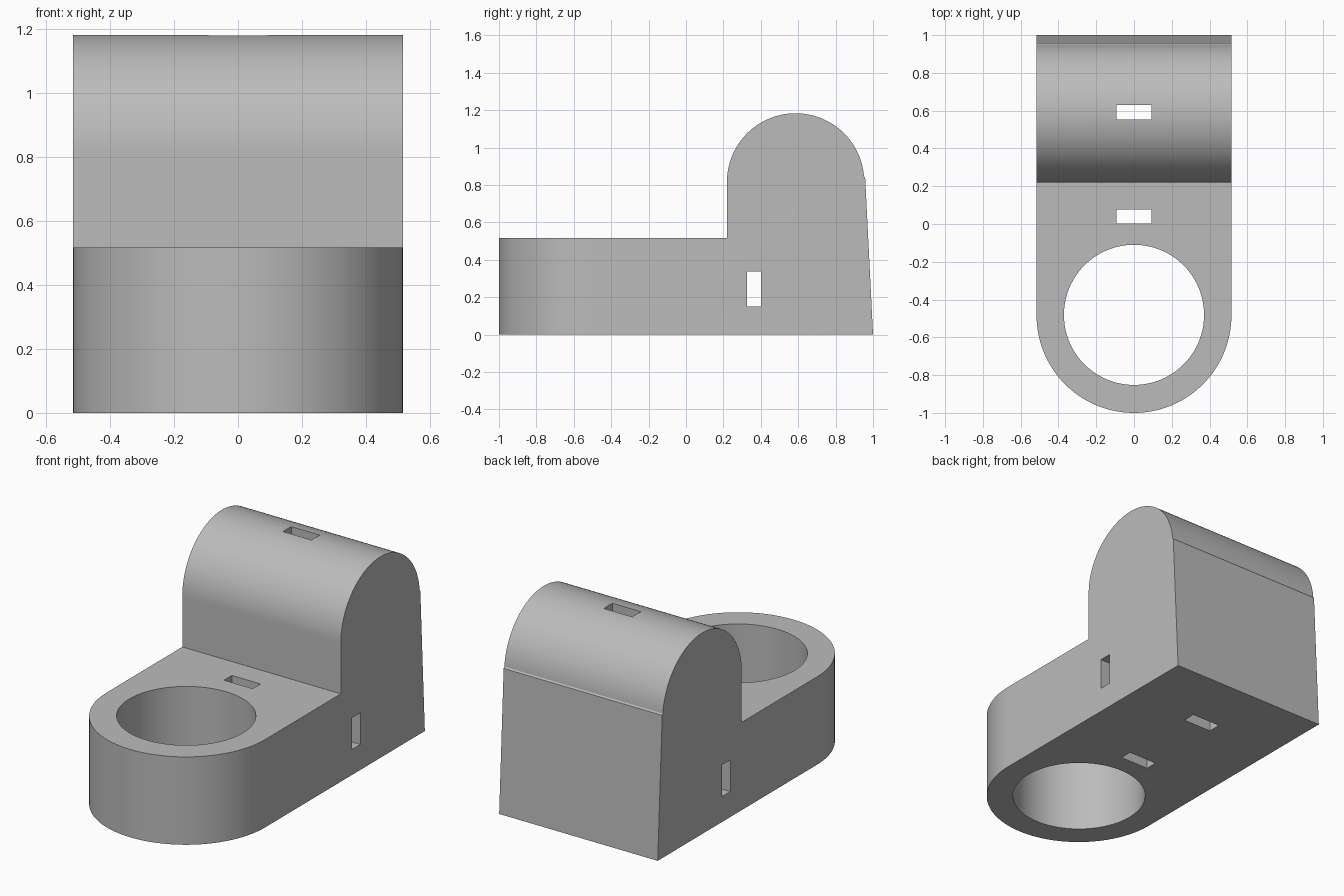
import bpy, bmesh, math

if "Cube" in bpy.data.objects:
    bpy.data.objects.remove(bpy.data.objects["Cube"])

HALF_W = 0.516      # half width of the body
RING_Y = -0.484     # centre of the rounded front end


def arc(cx, cy, r, a0, a1, n):
    """Points along an arc, angles in degrees."""
    return [(cx + r * math.cos(math.radians(a0 + (a1 - a0) * i / n)),
             cy + r * math.sin(math.radians(a0 + (a1 - a0) * i / n))) for i in range(n + 1)]


def prism(name, points, to_3d, lo, hi):
    """Extrude a 2D outline between two depths into a closed solid."""
    bm = bmesh.new()
    a = [bm.verts.new(to_3d(u, v, lo)) for u, v in points]
    b = [bm.verts.new(to_3d(u, v, hi)) for u, v in points]
    bm.faces.new(a)
    bm.faces.new(b)
    for i in range(len(a)):
        j = (i + 1) % len(a)
        bm.faces.new((a[i], a[j], b[j], b[i]))
    bmesh.ops.recalc_face_normals(bm, faces=bm.faces)
    mesh = bpy.data.meshes.new(name)
    bm.to_mesh(mesh)
    bm.free()
    obj = bpy.data.objects.new(name, mesh)
    bpy.context.collection.objects.link(obj)
    return obj


def plan(u, v, d):      # outline seen from above, extruded in z
    return (u, v, d)


def side(u, v, d):      # outline seen from the side, extruded in x
    return (d, u, v)


def rect(x0, x1, y0, y1):
    return [(x0, y0), (x1, y0), (x1, y1), (x0, y1)]


# Body: stepped side profile with a domed block and a slightly sloping back
profile = [(-1.2, 0), (1.0, 0), (0.958, 0.84)]
profile += arc(0.586, 0.816, 0.367, 5, 180, 64)
profile += [(0.219, 0.517), (-1.2, 0.517)]
body = prism("bracket_body", profile, side, -0.8, 0.8)

# Plan outline that rounds the front end
outline = arc(0, RING_Y, HALF_W, 180, 360, 72) + [(HALF_W, 1.2), (-HALF_W, 1.2)]
rounding = prism("plan_outline_cutter", outline, plan, -0.3, 1.5)

# Round hole, two vertical slots and one cross slot
hole = prism("round_hole_cutter", arc(0, -0.481, 0.371, 0, 360, 96)[:-1], plan, -0.3, 1.5)
front_slot = prism("front_slot_cutter", rect(-0.093, 0.093, 0.003, 0.076), plan, -0.3, 1.5)
dome_slot = prism("dome_slot_cutter", rect(-0.093, 0.093, 0.552, 0.63), plan, -0.3, 1.5)
cross_slot = prism("cross_slot_cutter", rect(0.325, 0.4, 0.15, 0.336), side, -0.9, 0.9)

for cutter in (rounding, hole, front_slot, dome_slot, cross_slot):
    mod = body.modifiers.new(cutter.name, 'BOOLEAN')
    mod.operation = 'INTERSECT' if cutter is rounding else 'DIFFERENCE'
    mod.solver = 'EXACT'
    mod.object = cutter
    cutter.hide_render = True

# Apply the cuts, then remove the cutters
bpy.context.view_layer.objects.active = body
body.select_set(True)
for mod in list(body.modifiers):
    helper = mod.object
    bpy.ops.object.modifier_apply(modifier=mod.name)
    bpy.data.objects.remove(helper)

# Plain grey finish, smooth curves with crisp edges
grey = bpy.data.materials.new("plain_grey")
grey.diffuse_color = (0.5, 0.5, 0.5, 1)
grey.use_nodes = True
grey.node_tree.nodes["Principled BSDF"].inputs["Base Color"].default_value = grey.diffuse_color
body.data.materials.clear()
body.data.materials.append(grey)
bpy.ops.object.shade_smooth_by_angle(angle=math.radians(30))
